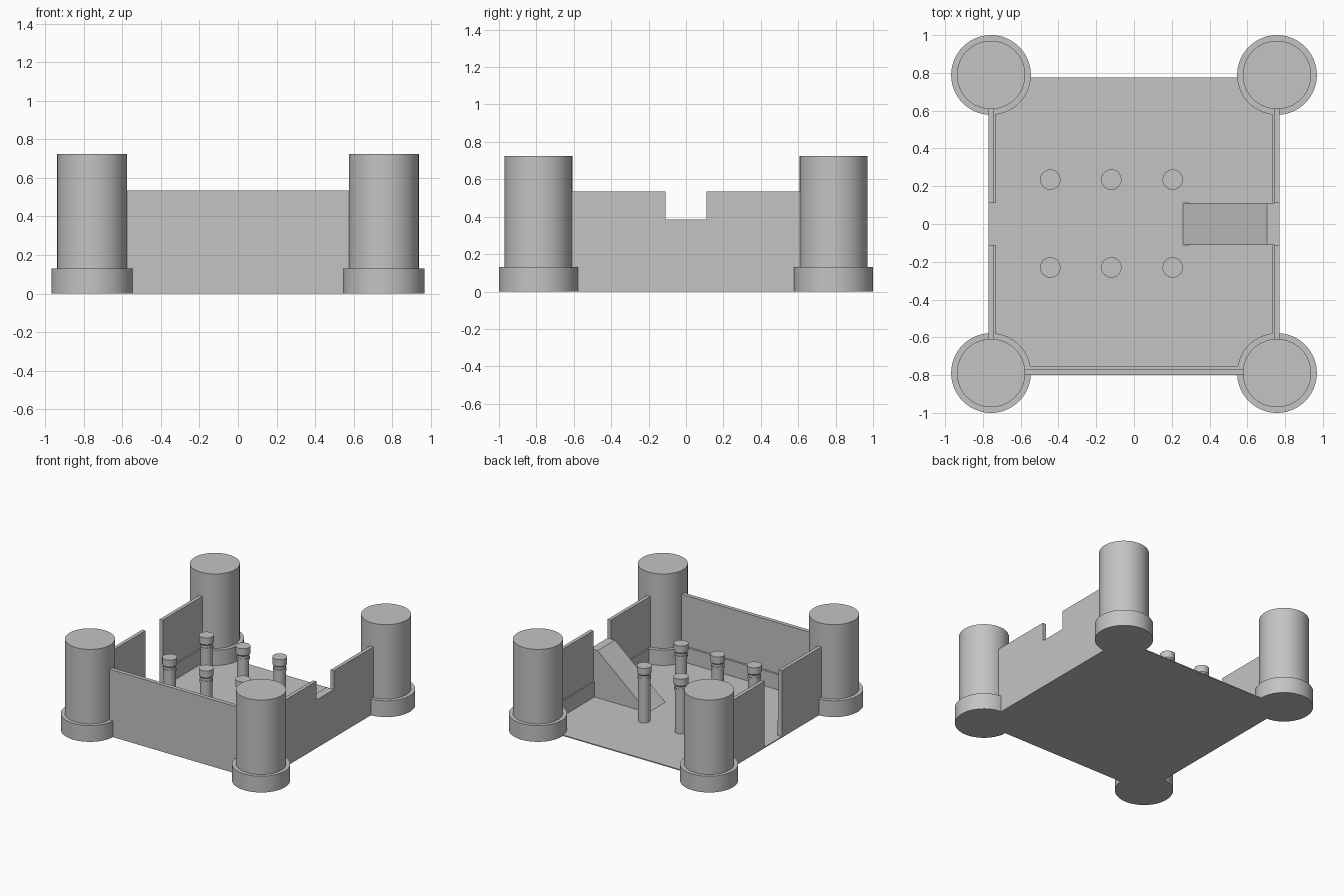
import bpy, bmesh, math

if "Cube" in bpy.data.objects:
    bpy.data.objects.remove(bpy.data.objects["Cube"])

stone = bpy.data.materials.new("grey_stone")
stone.diffuse_color = (0.55, 0.55, 0.55, 1)
stone.use_nodes = True
stone.node_tree.nodes["Principled BSDF"].inputs["Base Color"].default_value = stone.diffuse_color


def finish(name, bm, smooth=False):
    bmesh.ops.recalc_face_normals(bm, faces=bm.faces)
    mesh = bpy.data.meshes.new(name)
    bm.to_mesh(mesh)
    bm.free()
    mesh.materials.append(stone)
    ob = bpy.data.objects.new(name, mesh)
    bpy.context.collection.objects.link(ob)
    if smooth:
        bpy.ops.object.select_all(action='DESELECT')
        bpy.context.view_layer.objects.active = ob
        ob.select_set(True)
        bpy.ops.object.shade_smooth_by_angle(angle=math.radians(35))
    return ob


def prism(name, points, offset):
    """Extrude a flat outline by an offset vector."""
    bm = bmesh.new()
    face = bm.faces.new([bm.verts.new(p) for p in points])
    new = bmesh.ops.extrude_face_region(bm, geom=[face])["geom"]
    bmesh.ops.translate(bm, vec=offset, verts=[v for v in new if isinstance(v, bmesh.types.BMVert)])
    return finish(name, bm)


def box(name, x0, x1, y0, y1, z0, z1):
    return prism(name, [(x0, y0, z0), (x1, y0, z0), (x1, y1, z0), (x0, y1, z0)], (0, 0, z1 - z0))


def turned(name, x, y, profile, sides):
    """Closed round part from (radius, height) steps."""
    bm = bmesh.new()
    rings = [[bm.verts.new((x + r * math.cos(2 * math.pi * i / sides),
                            y + r * math.sin(2 * math.pi * i / sides), z))
              for i in range(sides)] for r, z in profile]
    for a, b in zip(rings, rings[1:]):
        for i in range(sides):
            j = (i + 1) % sides
            bm.faces.new((a[i], a[j], b[j], b[i]))
    bm.faces.new(rings[0])
    bm.faces.new(rings[-1])
    return finish(name, bm, True)


# Corner towers with wider bases
TOWER = [(0.211, 0), (0.211, 0.13), (0.181, 0.13), (0.181, 0.725)]
for sx in (-1, 1):
    for sy in (-1, 1):
        turned("corner_tower", sx * 0.757, sy * 0.789, TOWER, 64)

# Floor, open at the back
box("floor", -0.77, 0.77, -0.80, 0.775, 0, 0.008)

# Front wall with a low inner ledge
WALL_TOP, LEDGE_TOP, GAP = 0.535, 0.13, 0.11
box("front_wall", -0.70, 0.70, -0.80, -0.768, 0, WALL_TOP)
box("front_ledge", -0.70, 0.70, -0.768, -0.752, 0, LEDGE_TOP)

# Side walls, split by the gateways
for side in (-1, 1):
    for y0, y1 in ((-0.70, -GAP), (GAP, 0.70)):
        xs = sorted((side * 0.742, side * 0.77))
        box("side_wall", *xs, y0, y1, 0, WALL_TOP)
        xs = sorted((side * 0.732, side * 0.742))
        box("side_ledge", *xs, y0, y1, 0, LEDGE_TOP)

# Ramp rising to the raised right gateway
prism("ramp", [(0.26, -GAP, 0.008), (0.705, -GAP, 0.385), (0.77, -GAP, 0.385), (0.77, -GAP, 0)],
      (0, 2 * GAP, 0))

# Two rows of courtyard columns with a ring and a capital
COLUMN = [(0.044, 0), (0.044, 0.345), (0.049, 0.345), (0.049, 0.365), (0.045, 0.365),
          (0.045, 0.385), (0.054, 0.395), (0.054, 0.45)]
for x in (-0.443, -0.12, 0.205):
    for y in (-0.23, 0.235):
        turned("column", x, y, COLUMN, 32)
